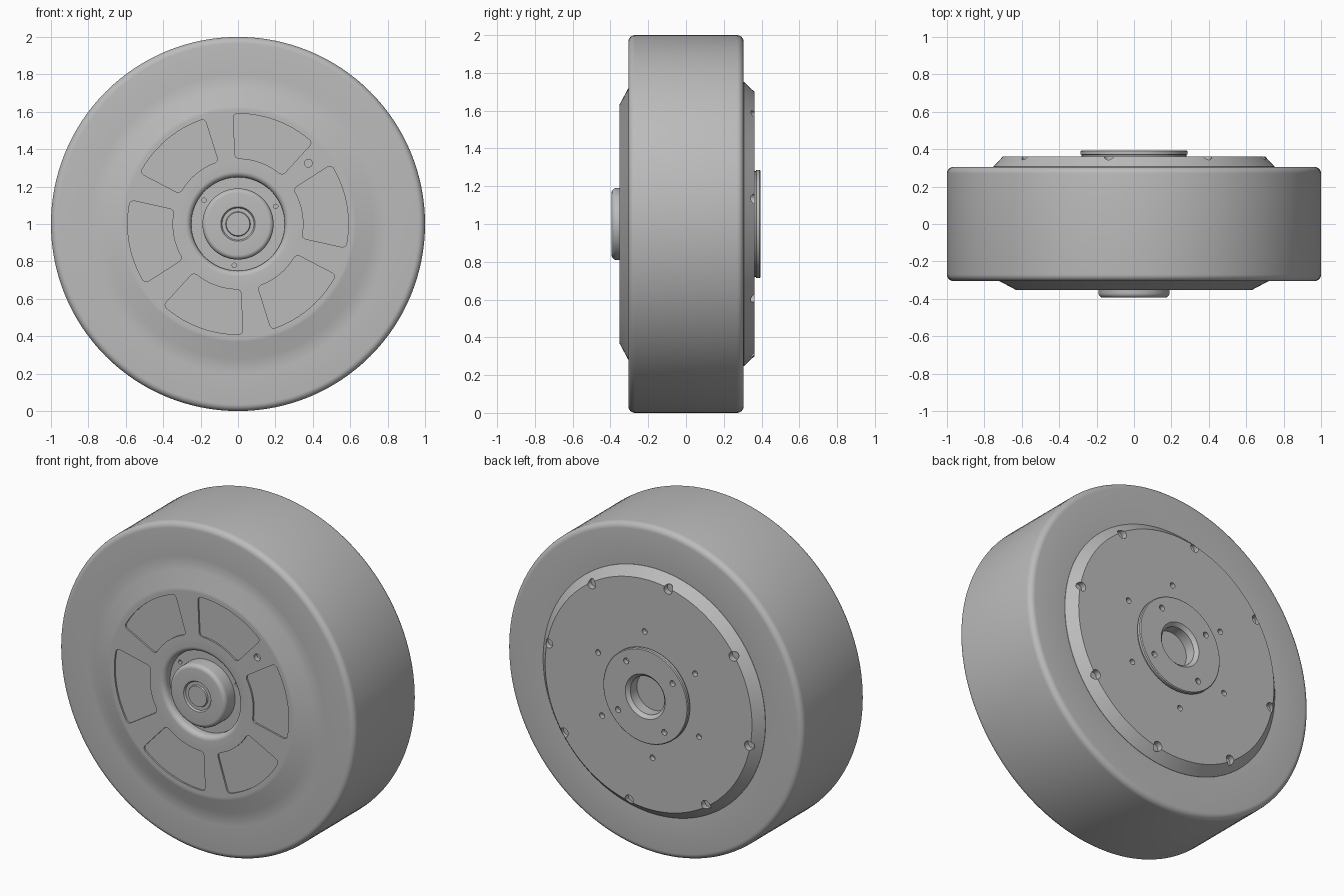
import bpy, bmesh, math
from mathutils import Matrix, Vector

SEGMENTS = 128
CENTRE_Z = 1.0

if "Cube" in bpy.data.objects:
    bpy.data.objects.remove(bpy.data.objects["Cube"])

grey = bpy.data.materials.new("plain grey")
grey.use_nodes = True
colour = (0.5, 0.5, 0.5, 1)
grey.diffuse_color = colour
grey.node_tree.nodes["Principled BSDF"].inputs["Base Color"].default_value = colour


def polar(radius, degrees, y=0.0):
    """Point on the wheel, with the angle measured from +x towards +z."""
    a = math.radians(degrees)
    return Vector((radius * math.cos(a), y, CENTRE_Z + radius * math.sin(a)))


def make_object(name, bm):
    bmesh.ops.recalc_face_normals(bm, faces=bm.faces)
    mesh = bpy.data.meshes.new(name)
    bm.to_mesh(mesh)
    bm.free()
    mesh.materials.append(grey)
    obj = bpy.data.objects.new(name, mesh)
    bpy.context.collection.objects.link(obj)
    return obj


def lathe(name, profile):
    """Spin a (radius, y) profile about the axle."""
    bm = bmesh.new()
    verts = [bm.verts.new((r, y, CENTRE_Z)) for r, y in profile]
    edges = [bm.edges.new(pair) for pair in zip(verts, verts[1:])]
    bmesh.ops.spin(bm, geom=verts + edges, cent=(0, 0, CENTRE_Z), axis=(0, 1, 0),
                   angle=math.tau, steps=SEGMENTS, use_merge=True)
    bmesh.ops.remove_doubles(bm, verts=bm.verts, dist=1e-5)
    return make_object(name, bm)


def arc(r, y, radius, start, end, steps=6):
    """Rounded corner for a profile."""
    angles = [math.radians(start + (end - start) * i / steps) for i in range(steps + 1)]
    return [(r + radius * math.cos(a), y + radius * math.sin(a)) for a in angles]


def add_drill(bm, centre, radius, depth):
    """Cylinder along y for cutting a round hole."""
    bmesh.ops.create_cone(bm, cap_ends=True, segments=20, radius1=radius, radius2=radius,
                          depth=depth * 2,
                          matrix=Matrix.Translation(centre) @ Matrix.Rotation(math.pi / 2, 4, 'X'))


def add_window(bm, middle, half, inner, outer, y, depth):
    """Sector block with rounded corners for cutting a window recess."""
    c = 0.02
    outline = []
    for radius, inset, side in ((inner, c, 1), (outer, -c, -1)):
        shift = math.degrees(c / radius)
        near = math.degrees(c / (radius + inset) * 0.3)
        outline.append(polar(radius + inset, middle - side * half, y - depth))
        outline.append(polar(radius + inset * 0.3, middle - side * (half - near), y - depth))
        for i in range(13):
            t = -1 + i / 6
            outline.append(polar(radius, middle + side * t * (half - shift), y - depth))
        outline.append(polar(radius + inset * 0.3, middle + side * (half - near), y - depth))
        outline.append(polar(radius + inset, middle + side * half, y - depth))
    face = bm.faces.new([bm.verts.new(p) for p in outline])
    solid = bmesh.ops.extrude_face_region(bm, geom=[face])["geom"]
    moved = [v for v in solid if isinstance(v, bmesh.types.BMVert)]
    bmesh.ops.translate(bm, verts=moved, vec=(0, depth * 2, 0))


def cut(obj, bm):
    cutter = make_object(obj.name + "_cutter", bm)
    cutter.hide_render = True
    mod = obj.modifiers.new("holes", 'BOOLEAN')
    mod.operation, mod.solver, mod.object = 'DIFFERENCE', 'EXACT', cutter
    bpy.context.view_layer.objects.active = obj
    bpy.ops.object.modifier_apply(modifier=mod.name)
    bpy.data.objects.remove(cutter)


def smooth(obj):
    bpy.ops.object.select_all(action='DESELECT')
    obj.select_set(True)
    bpy.context.view_layer.objects.active = obj
    bpy.ops.object.shade_smooth_by_angle(angle=math.radians(36))


FACE, SIDE, BACK, HUB = -0.353, 0.305, 0.362, 0.394

# Tyre and front disc, with a rounded recess around the hub
wheel = lathe("wheel_body",
              [(0, -0.3), (0.25, -0.3)]
              + arc(0.28, FACE + 0.03, 0.03, 180, 270)
              + [(0.33, FACE), (0.61, FACE), (0.63, FACE), (0.72, -SIDE), (0.8, -SIDE)]
              + arc(0.965, -SIDE + 0.035, 0.035, -90, 0)
              + arc(0.965, SIDE - 0.035, 0.035, 0, 90)
              + [(0.74, SIDE), (0.6, 0.29), (0, 0.29)])
bm = bmesh.new()
for i in range(6):
    add_window(bm, 10 + 60 * i, 22.5, 0.35, 0.59, FACE, 0.01)
for i in range(3):
    add_drill(bm, polar(0.222, 25 + 120 * i, -0.3), 0.012, 0.02)
add_drill(bm, polar(0.497, 40.8, FACE), 0.021, 0.03)
cut(wheel, bm)

# Front hub cap with a grooved centre boss
hub = lathe("front_hub",
            [(0, -HUB + 0.002), (0.062, -HUB + 0.002), (0.066, -HUB + 0.01),
             (0.085, -HUB + 0.01), (0.092, -HUB)]
            + arc(0.165, -HUB + 0.025, 0.025, -90, 0)
            + [(0.19, -0.29), (0, -0.29)])

# Back cover with chamfered rim, bolt holes and an axle bore
cover = lathe("back_cover",
              [(0, 0.295), (0.752, 0.295), (0.752, SIDE + 0.002), (0.7, BACK),
               (0.2, BACK), (0.115, BACK), (0.115, 0.31), (0, 0.31)])
bm = bmesh.new()
for i in range(8):
    add_drill(bm, polar(0.69, 11 + 45 * i, BACK), 0.028, 0.035)
for i in range(6):
    add_drill(bm, polar(0.38, 26 + 60 * i, BACK), 0.017, 0.03)
cut(cover, bm)

# Back flange ring with a chamfered bore
flange = lathe("back_flange",
               [(0.115, 0.355), (0.28, 0.355), (0.28, BACK + 0.008), (0.287, BACK + 0.01),
                (0.287, HUB - 0.005), (0.282, HUB), (0.135, HUB),
                (0.115, HUB - 0.02), (0.115, 0.355)])
bm = bmesh.new()
for i in range(4):
    add_drill(bm, polar(0.225, 55 + 90 * i, HUB), 0.018, 0.028)
cut(flange, bm)

for part in (wheel, hub, cover, flange):
    smooth(part)
